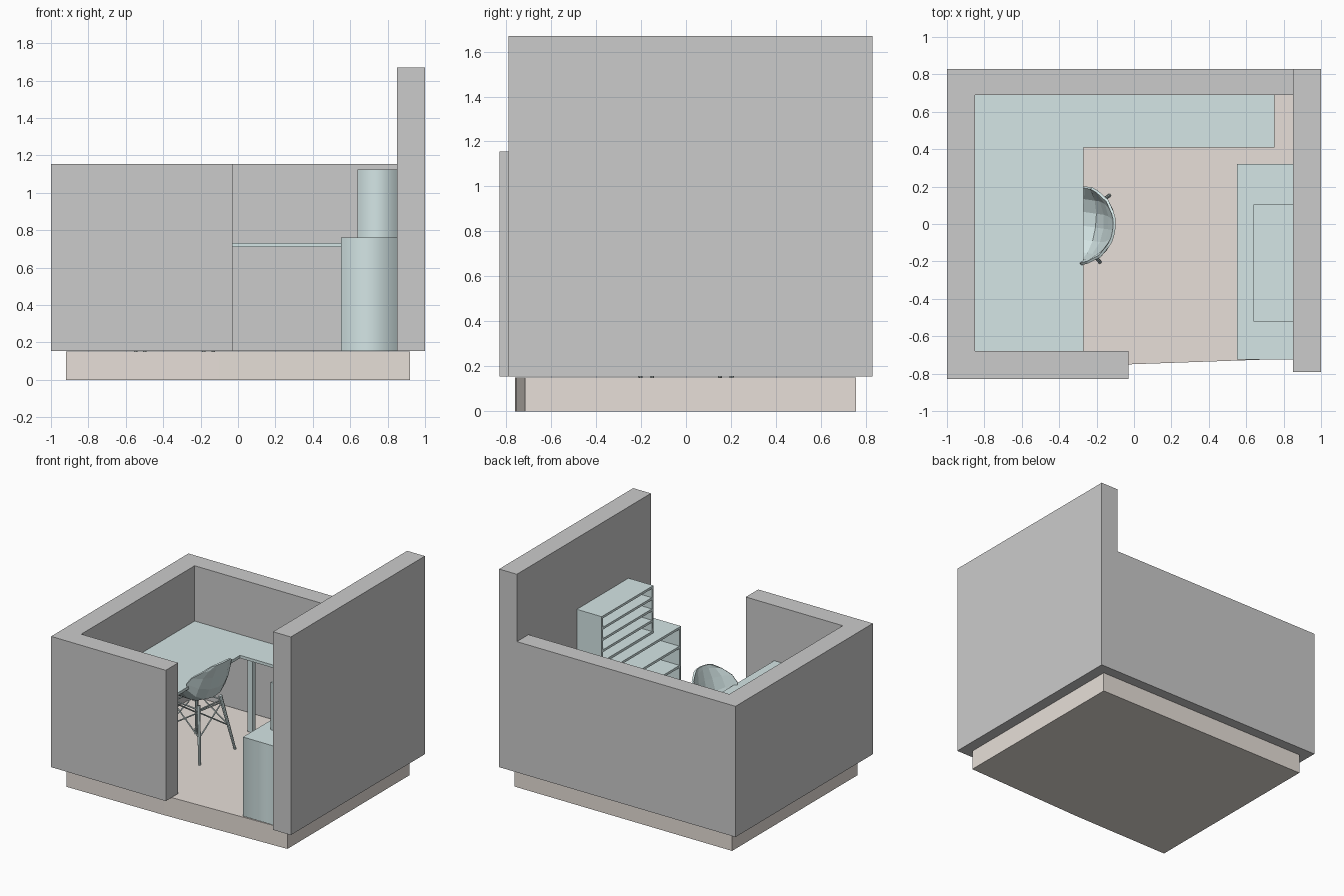
import bpy, bmesh
from math import radians
from mathutils import Vector, Matrix

if "Cube" in bpy.data.objects:
    bpy.data.objects.remove(bpy.data.objects["Cube"])


def material(name, rgb):
    m = bpy.data.materials.new(name)
    m.diffuse_color = (*rgb, 1)
    m.use_nodes = True
    m.node_tree.nodes["Principled BSDF"].inputs["Base Color"].default_value = m.diffuse_color
    return m


TEAL = material("pale_teal", (0.66, 0.79, 0.79))
BEIGE = material("warm_beige", (0.80, 0.74, 0.69))
BASE = 0.155


def finish(name, bm, mat=None):
    bmesh.ops.recalc_face_normals(bm, faces=bm.faces)
    me = bpy.data.meshes.new(name)
    bm.to_mesh(me)
    bm.free()
    if mat:
        me.materials.append(mat)
    ob = bpy.data.objects.new(name, me)
    bpy.context.collection.objects.link(ob)
    return ob


def add_box(bm, x0, x1, y0, y1, z0, z1):
    mid = Vector((x0 + x1, y0 + y1, z0 + z1)) / 2
    m = Matrix.Translation(mid) @ Matrix.Diagonal((x1 - x0, y1 - y0, z1 - z0, 1))
    bmesh.ops.create_cube(bm, size=1, matrix=m)


def boxes(name, dims, mat=None):
    bm = bmesh.new()
    for d in dims:
        add_box(bm, *d)
    return finish(name, bm, mat)


def prism(name, outline, z0, z1, mat=None):
    bm = bmesh.new()
    face = bm.faces.new([bm.verts.new((x, y, z0)) for x, y in outline])
    top = bmesh.ops.extrude_face_region(bm, geom=[face])["geom"]
    for v in top:
        if isinstance(v, bmesh.types.BMVert):
            v.co.z = z1
    return finish(name, bm, mat)


def add_rod(bm, a, b, ra, rb, sides=8):
    a, b = Vector(a), Vector(b)
    d = b - a
    m = Matrix.Translation((a + b) / 2) @ d.to_track_quat('Z', 'Y').to_matrix().to_4x4()
    bmesh.ops.create_cone(bm, cap_ends=True, segments=sides, radius1=ra, radius2=rb,
                          depth=d.length, matrix=m)


# Floor slab with a slightly bent front edge
prism("floor", [(-.92, -.76), (-.1, -.753), (.92, -.717), (.92, .757), (-.92, .757)], 0, .15, BEIGE)

# Low wall wrapping three sides, and the tall right wall
prism("low_wall", [(-1, -.83), (-.03, -.83), (-.03, -.68), (-.85, -.68), (-.85, .69),
                   (.85, .69), (.85, .83), (-1, .83)], BASE, 1.155)
boxes("tall_wall", [(.85, 1, -.79, .83, BASE, 1.67)])

# L-shaped desk and its legs
prism("desk_top", [(-.85, -.68), (-.27, -.68), (-.27, .41), (.75, .41), (.75, .69), (-.85, .69)],
      .71, .732, TEAL)
H = .02
boxes("desk_legs", [(x - H, x + H, y - H, y + H, BASE, .71) for x, y in
                    [(-.2, .45), (.71, .45), (.71, .65), (-.81, .65), (-.81, -.64), (-.31, -.64)]], TEAL)


# Open bookcases facing the desk
def bookcase(name, x0, y0, y1, z0, z1, bays):
    x1, t = .85, .018
    boards = [(x1 - t, x1, y0 + t, y1, z0, z1), (x0, x1 - t, y1 - t, y1, z0, z1)]
    step = (z1 - z0 - t) / bays
    for i in range(bays + 1):
        z = z0 + i * step
        boards.append((x0, x1 - t, y0 + t, y1 - t, z, z + t))
    boxes(name, boards, TEAL)
    # End panel: soft across its upright edges, crisp at top and bottom
    end = boxes(name + "_end_panel", [(x0, x1, y0, y0 + t, z0, z1)], TEAL)
    for p in end.data.polygons:
        p.use_smooth = True
    for e in end.data.edges:
        a, b = (end.data.vertices[i].co for i in e.vertices)
        e.use_edge_sharp = abs(a.z - b.z) < 1e-4 or a.y > y0 + t / 2


bookcase("lower_bookcase", .55, -.725, .32, BASE, .76, 4)
bookcase("upper_bookcase", .64, -.52, .105, .762, 1.125, 4)

# Chair: faceted shell swept along a side profile, curling up at the rims
CHAIR = Matrix.Translation((-.34, 0, 0)) @ Matrix.Rotation(radians(-8), 4, 'Z')
rows = [  # x, z, half width, rim shift x, rim shift z
    (-.22, .575, .15, .01, .0), (-.18, .595, .185, 0, .02), (-.05, .575, .20, 0, .065),
    (.06, .565, .205, -.01, .11), (.14, .60, .205, -.06, .11), (.185, .69, .205, -.10, .06),
    (.21, .79, .19, -.09, .01), (.228, .865, .15, -.05, -.02), (.235, .893, .09, -.02, -.01)]
bm = bmesh.new()
grid = []
for x, z, w, sx, sz in rows:
    line = []
    for i in range(7):
        t = i / 3 - 1
        k = abs(t) ** 2.2
        line.append(bm.verts.new((x + sx * k, w * t * (1.12 - .12 * t * t), z + sz * k)))
    grid.append(line)
for a, b in zip(grid, grid[1:]):
    for i in range(6):
        bm.faces.new((a[i], a[i + 1], b[i + 1], b[i]))
shell = finish("chair_shell", bm, TEAL)
shell.matrix_world = CHAIR
sol = shell.modifiers.new("thickness", 'SOLIDIFY')
sol.thickness = .014
sol.offset = 0

# Chair legs, crossed braces and under-seat bars
bm = bmesh.new()
top = {(s, t): Vector((s * .11, t * .11, .56)) for s in (-1, 1) for t in (-1, 1)}
foot = {(s, t): Vector((s * .185, t * .18, .15)) for s in (-1, 1) for t in (-1, 1)}
for k in top:
    add_rod(bm, foot[k], top[k], .009, .014)
ring = [(-1, -1), (1, -1), (1, 1), (-1, 1)]
for a, b in zip(ring, ring[1:] + ring[:1]):
    for p, q in ((a, b), (b, a)):
        add_rod(bm, top[p].lerp(foot[p], .55), top[q].lerp(foot[q], .12), .005, .005, 6)
    add_rod(bm, top[a].lerp(foot[a], .08), top[b].lerp(foot[b], .08), .006, .006, 6)
legs = finish("chair_legs", bm, TEAL)
legs.matrix_world = CHAIR
